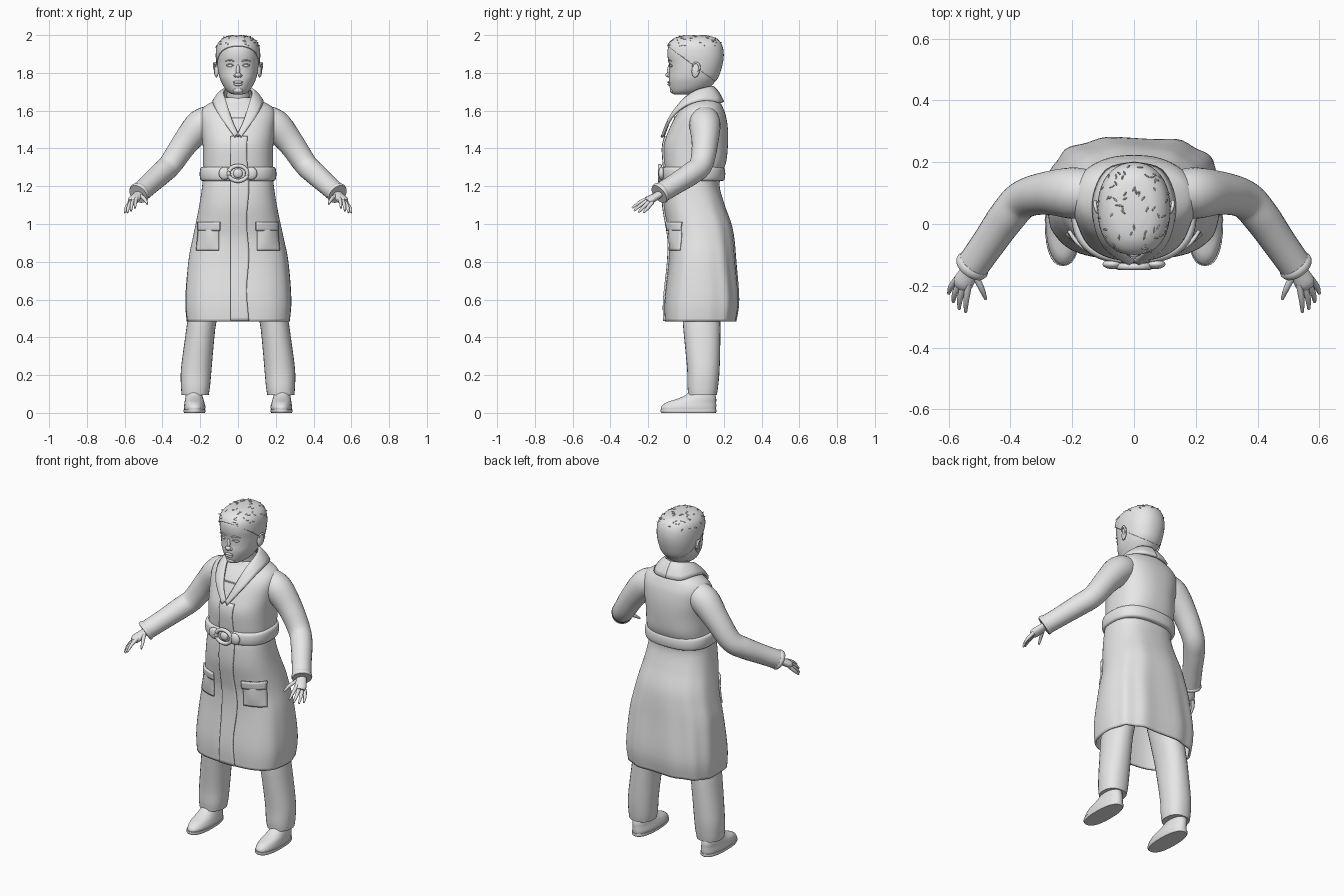
import bpy, bmesh, math, random
from mathutils import Vector, Matrix

if "Cube" in bpy.data.objects:
    bpy.data.objects.remove(bpy.data.objects["Cube"])

random.seed(4)
mat = bpy.data.materials.new("plain_grey")
mat.diffuse_color = (0.8, 0.8, 0.8, 1)
mat.use_nodes = True
mat.node_tree.nodes["Principled BSDF"].inputs["Base Color"].default_value = mat.diffuse_color


def finish(name, bm, thick=0, offset=-1):
    """Turn a bmesh into a named object, optionally thickened."""
    bmesh.ops.recalc_face_normals(bm, faces=bm.faces)
    me = bpy.data.meshes.new(name)
    bm.to_mesh(me)
    bm.free()
    me.materials.append(mat)
    ob = bpy.data.objects.new(name, me)
    bpy.context.collection.objects.link(ob)
    if thick:
        mod = ob.modifiers.new("thickness", 'SOLIDIFY')
        mod.thickness, mod.offset = thick, offset
    return ob


def smooth(rows, steps=4):
    """Catmull-Rom interpolation through rows of numbers."""
    out = []
    for i in range(len(rows) - 1):
        a, b, c, d = (rows[max(i - 1, 0)], rows[i], rows[i + 1], rows[min(i + 2, len(rows) - 1)])
        for s in range(steps):
            t = s / steps
            out.append([.5 * (2 * q + (r - p) * t + (2 * p - 5 * q + 4 * r - u) * t * t
                              + (3 * q - p - 3 * r + u) * t ** 3) for p, q, r, u in zip(a, b, c, d)])
    return out + [list(rows[-1])]


def skin(bm, rings, closed=True, caps=(True, True)):
    vs = [[bm.verts.new(p) for p in r] for r in rings]
    n = len(vs[0])
    for a, b in zip(vs, vs[1:]):
        for i in range(n if closed else n - 1):
            bm.faces.new((a[i], a[(i + 1) % n], b[(i + 1) % n], b[i]))
    if closed and caps[0]:
        bm.faces.new(vs[0])
    if closed and caps[1]:
        bm.faces.new(vs[-1])


def ring(row, segs, grow=0, fold=None):
    """Superellipse ring from (z, x0, x1, y_front, y_back, power)."""
    z, x0, x1, y0, y1, n = row
    pts = []
    for i in range(segs):
        a = math.tau * i / segs
        c, s = math.cos(a), math.sin(a)
        k = 1 + (fold(a, z) if fold else 0)
        ex = lambda v: math.copysign(abs(v) ** (2 / n), v) * k
        pts.append(((x0 + x1) / 2 + ((x1 - x0) / 2 + grow) * ex(c),
                    (y0 + y1) / 2 + ((y1 - y0) / 2 + grow) * ex(s), z))
    return pts


def loft(name, rows, segs=32, steps=4, side=1, caps=(True, True), thick=0, fold=None):
    bm = bmesh.new()
    rings = [ring(r, segs, 0, fold) for r in smooth(rows, steps)]
    skin(bm, [[(x * side, y, z) for x, y, z in r] for r in rings], True, caps)
    return finish(name, bm, thick)


def tube(name, path, side=1, segs=20, steps=5, bm=None, flat=1):
    """Round tube along (x, y, z, radius) points."""
    own = bm is None
    bm = bm or bmesh.new()
    pts = smooth(path, steps)
    rings = []
    for i, p in enumerate(pts):
        t = (Vector(pts[min(i + 1, len(pts) - 1)][:3]) - Vector(pts[max(i - 1, 0)][:3])).normalized()
        u = t.cross(Vector((0, 0, 1)) if abs(t.z) < .95 else Vector((0, 1, 0))).normalized()
        v = u.cross(t)
        r = []
        for k in range(segs):
            a = math.tau * k / segs
            q = Vector(p[:3]) + p[3] * (u * math.cos(a) + v * math.sin(a) * flat)
            r.append((q.x * side, q.y, q.z))
        rings.append(r)
    skin(bm, rings)
    return finish(name, bm) if own else None


def blob(name, loc, size, rot=(0, 0, 0)):
    bm = bmesh.new()
    bmesh.ops.create_uvsphere(bm, u_segments=20, v_segments=12, radius=1)
    m = Matrix.Translation(loc)
    for ang, ax in zip(rot, 'XYZ'):
        m = m @ Matrix.Rotation(ang, 4, ax)
    bm.transform(m @ Matrix.Diagonal((*size, 1)))
    return finish(name, bm)


# Coat: flared skirt, narrow waist and sloping shoulders
def coat_row(z, w, y0, y1, n):
    return (z, -w, w, y0, y1, n)


COAT = [coat_row(*r) for r in (
    (.485, .272, -.112, .265, 3), (.6, .28, -.113, .28, 2.9), (.8, .265, -.092, .265, 2.7),
    (.92, .242, -.09, .255, 2.5), (1.0, .225, -.102, .24, 2.5), (1.1, .205, -.118, .205, 2.5),
    (1.2, .19, -.118, .178, 2.5), (1.265, .185, -.11, .19, 2.5), (1.33, .185, -.116, .213, 2.5),
    (1.42, .187, -.118, .222, 2.4), (1.5, .195, -.09, .222, 2.4), (1.57, .2, -.055, .212, 2.4),
    (1.615, .185, -.022, .196, 2.3), (1.645, .14, .005, .18, 2.2), (1.67, .08, .02, .16, 2))]


def folds(a, z):
    t = min(1, max(0, (1.2 - z) / .5))
    return .022 * t * math.sin(11 * a + 2 * z) * max(0, .45 + .55 * math.sin(a))


loft("coat", COAT, 72, 5, caps=(False, False), thick=.012, fold=folds)
FINE = smooth(COAT, 6)


def front_y(x, z):
    """Depth of the coat front at x and z."""
    for a, b in zip(FINE, FINE[1:]):
        if a[0] <= z <= b[0]:
            t = (z - a[0]) / (b[0] - a[0])
            r = [p + (q - p) * t for p, q in zip(a, b)]
            k = max(0, 1 - abs(x / r[2]) ** r[5])
            return (r[3] + r[4]) / 2 - (r[4] - r[3]) / 2 * k ** (1 / r[5])
    return 0


def front_patch(name, x_range, z0, z1, lift, nx=8, nz=24, thick=.012, bulge=0):
    bm = bmesh.new()
    rows = []
    for j in range(nz + 1):
        z = z0 + (z1 - z0) * j / nz
        xa, xb = x_range(z)
        row = []
        for i in range(nx + 1):
            x, u = xa + (xb - xa) * i / nx, i / nx
            puff = bulge * math.sin(math.pi * u) * math.sin(math.pi * j / nz)
            row.append((x, front_y(x, z) - lift - puff, z))
        rows.append(row)
    skin(bm, rows, False)
    return finish(name, bm, thick, 0)


# Overlapping front edge with a gentle wave
front_patch("coat_front_overlap", lambda z: (-.04, .052 + .006 * math.sin(z * 17)), .487, 1.465, .003, nz=50)
for s in (-1, 1):
    front_patch("pocket", lambda z: (s * .1, s * (.205 + (1.0 - z) * .1)), .86, 1.0, .004, 12, 12, .01, .012)
    front_patch("pocket_flap", lambda z: (s * .095, s * .21), .965, 1.01, .01, 12, 4, .012)

# Belt with ring and knot
loft("belt", [coat_row(z, .185 + g, -.112 - g, .19 + g, 2.5) for z, g in
              ((1.228, .004), (1.236, .014), (1.265, .018), (1.294, .014), (1.302, .004))], 64, 3)
tube("belt_ring", [(.05 * math.cos(a), -.138, 1.268 + .04 * math.sin(a), .011)
                   for a in [math.tau * i / 16 for i in range(17)]], segs=10, steps=2)
for s in (-1, 1):
    blob("belt_knot", (s * .07, -.13, 1.268), (.032, .016, .034))
blob("belt_knot_centre", (0, -.132, 1.268), (.025, .014, .025))

# Collar and lapels as one folded strip
inner = [(0, .145, 1.725), (.055, .12, 1.722), (.076, .05, 1.70), (.062, -.02, 1.645),
         (.034, -.082, 1.55), (-.002, -.112, 1.462)]
outer = [(0, .2, 1.645), (.085, .178, 1.645), (.127, .095, 1.653), (.124, 0, 1.625),
         (.09, -.075, 1.56), (.016, -.124, 1.458)]
for s in (-1, 1):
    bm = bmesh.new()
    rows = []
    for p, q in zip(smooth(inner, 5), smooth(outer, 5)):
        row = []
        for k in range(6):
            t = k / 5
            v = Vector(p).lerp(Vector(q), t) + Vector((0, -.004, .012 * math.sin(math.pi * t)))
            row.append((v.x * s, v.y, v.z))
        rows.append(row)
    skin(bm, rows, False)
    finish("collar", bm, .014, 0)
tube("shirt_neckline", [(x, front_y(x, 1.565) - .001, 1.565) + (.004,) for x in (-.045, -.02, 0, .02, .045)], segs=8)

# Sleeves, hands, trousers and shoes
FINGERS = (((.535, -.195, 1.14), (.543, -.245, 1.115), (.545, -.285, 1.085)),
           ((.55, -.195, 1.13), (.563, -.24, 1.1), (.566, -.275, 1.07)),
           ((.563, -.188, 1.122), (.58, -.225, 1.09), (.585, -.252, 1.06)),
           ((.573, -.178, 1.115), (.592, -.203, 1.085), (.6, -.225, 1.06)),
           ((.515, -.165, 1.15), (.493, -.21, 1.13), (.48, -.243, 1.105)))
for s in (-1, 1):
    tube("sleeve", [(.12, .1, 1.56, .07), (.195, .1, 1.525, .083), (.28, .1, 1.428, .07),
                    (.358, .08, 1.315, .062), (.41, .025, 1.265, .06), (.47, -.06, 1.21, .055),
                    (.525, -.138, 1.162, .053)], s, 24)
    tube("cuff", [(.517, -.127, 1.169, .054), (.523, -.135, 1.164, .058), (.529, -.143, 1.158, .054)], s, 24, 3)
    bm = bmesh.new()
    tube("", [(.52, -.13, 1.165, .027), (.535, -.158, 1.147, .03), (.553, -.19, 1.128, .033),
              (.561, -.205, 1.118, .024)], s, 16, 4, bm, .65)
    for f in FINGERS:
        tube("", [(*p, r) for p, r in zip(f, (.011, .0095, .005))], s, 10, 3, bm)
    finish("hand", bm)
    loft("trouser_leg", [(.095, .155, .298, .012, .163, 2.3), (.14, .148, .302, .008, .17, 2.3),
                         (.23, .14, .302, .006, .178, 2.2), (.4, .125, .28, -.01, .182, 2.2),
                         (.5, .11, .265, -.018, .182, 2.2), (.75, .05, .22, -.03, .18, 2.2),
                         (1.0, -.01, .17, -.04, .16, 2.2)], 28, 4, s)
    loft("shoe", [(.01, .178, .283, -.128, .157, 2.3), (.03, .172, .286, -.132, .16, 2.2),
                  (.055, .178, .283, -.105, .16, 2.2), (.075, .184, .28, -.045, .16, 2.2),
                  (.1, .19, .276, .005, .155, 2.2), (.14, .195, .27, .03, .15, 2)], 28, 4, s)
    loft("shoe_sole", [(0, .176, .285, -.13, .158, 2.4), (.008, .171, .289, -.136, .162, 2.4),
                       (.018, .172, .288, -.135, .161, 2.4)], 28, 2, s)

# Neck and head
tube("neck", [(0, .09, 1.6, .072), (0, .08, 1.66, .062), (0, .065, 1.72, .058), (0, .06, 1.78, .058)])
HEAD = [coat_row(*r) for r in (
    (1.686, .022, -.062, .03, 2), (1.692, .042, -.073, .07, 2), (1.708, .062, -.082, .105, 2),
    (1.735, .08, -.088, .138, 2.1), (1.77, .096, -.091, .165, 2.2), (1.81, .105, -.089, .18, 2.2),
    (1.85, .11, -.091, .19, 2.2), (1.89, .112, -.098, .194, 2.2), (1.93, .108, -.096, .189, 2.2),
    (1.96, .094, -.08, .174, 2.2), (1.982, .066, -.048, .145, 2.1), (1.991, .03, -.005, .1, 2))]
loft("head", HEAD, 40, 4)

# Cropped hair cut along a slanting hairline, with short tufts
bm = bmesh.new()
hair_rings = [[(x, y, z + .006) for x, y, z in ring(r, 40, .006)] for r in smooth(HEAD, 4)]
skin(bm, hair_rings)
bmesh.ops.bisect_plane(bm, geom=bm.verts[:] + bm.edges[:] + bm.faces[:], plane_co=(0, -.1, 1.943),
                       plane_no=(0, .185, .25), clear_inner=True)
finish("hair", bm, .01)
bm = bmesh.new()
for _ in range(90):
    p = Vector(random.choice(random.choice(hair_rings[-20:])))
    if p.z > 1.93 and p.y > -.09:
        m = (Matrix.Translation(p) @ Matrix.Rotation(random.uniform(0, 3.1), 4, 'Z')
             @ Matrix.Rotation(random.uniform(-.4, .4), 4, 'Y') @ Matrix.Diagonal((.012, .003, .003, 1)))
        bmesh.ops.create_icosphere(bm, subdivisions=1, radius=1, matrix=m)
finish("hair_tufts", bm)

# Face and ears
blob("nose_tip", (0, -.094, 1.789), (.017, .015, .013))
blob("nose_bridge", (0, -.088, 1.815), (.01, .012, .034), (-.12, 0, 0))
blob("upper_lip", (0, -.088, 1.751), (.027, .01, .007))
blob("lower_lip", (0, -.086, 1.739), (.023, .011, .008))
blob("chin", (0, -.072, 1.708), (.026, .014, .016))
for s in (-1, 1):
    blob("nostril_wing", (s * .014, -.087, 1.785), (.009, .01, .009))
    blob("eye", (s * .042, -.079, 1.838), (.019, .008, .008), (0, 0, s * .25))
    tube("eyelid", [(.022, -.088, 1.838, .002), (.042, -.087, 1.847, .003), (.063, -.077, 1.839, .002)], s, 8)
    tube("eyebrow", [(.018, -.091, 1.86, .003), (.042, -.09, 1.868, .004), (.068, -.076, 1.861, .002)], s, 8)
    blob("ear", (s * .114, .052, 1.815), (.011, .022, .04), (-.15, 0, s * -.25))
    tube("ear_rim", [(.116, .036, 1.832, .004), (.121, .042, 1.85, .005), (.126, .062, 1.85, .006),
                     (.125, .072, 1.825, .006), (.118, .058, 1.79, .006), (.113, .045, 1.78, .004)], s, 10)

# Smooth shading with kept sharp edges
bpy.ops.object.select_all(action='SELECT')
bpy.context.view_layer.objects.active = bpy.context.selected_objects[0]
bpy.ops.object.shade_smooth_by_angle(angle=math.radians(45))
